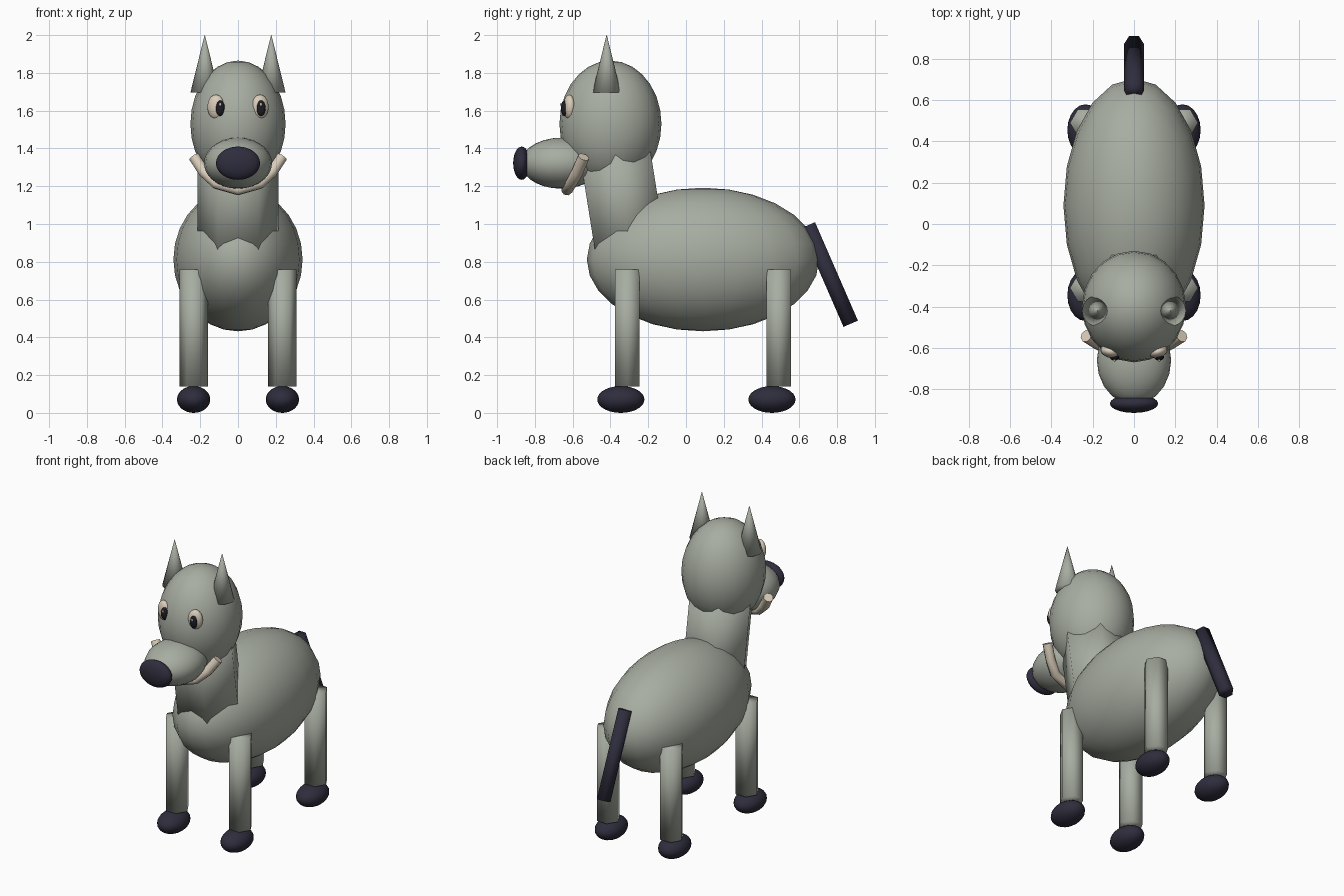
import bpy, bmesh, math
from mathutils import Vector, Matrix

if "Cube" in bpy.data.objects:
    bpy.data.objects.remove(bpy.data.objects["Cube"])


def material(name, rgb):
    m = bpy.data.materials.new(name)
    m.diffuse_color = (*rgb, 1)
    m.use_nodes = True
    m.node_tree.nodes["Principled BSDF"].inputs["Base Color"].default_value = m.diffuse_color
    return m


FUR = material("grey_fur", (0.39, 0.42, 0.36))
DARK = material("dark_navy", (0.028, 0.026, 0.046))
CREAM = material("cream", (0.70, 0.61, 0.49))
BLACK = material("pupil_black", (0.012, 0.012, 0.018))


def finish(name, bm, mat, loc=(0, 0, 0), rot=(0, 0, 0)):
    me = bpy.data.meshes.new(name)
    for f in bm.faces:
        f.smooth = True
    bm.to_mesh(me)
    bm.free()
    me.materials.append(mat)
    ob = bpy.data.objects.new(name, me)
    ob.location, ob.rotation_euler = loc, rot
    bpy.context.collection.objects.link(ob)
    return ob


def ellipsoid(name, loc, radii, mat, rot=(0, 0, 0), seg=20, rings=14):
    bm = bmesh.new()
    bmesh.ops.create_uvsphere(bm, u_segments=seg, v_segments=rings, radius=1,
                              matrix=Matrix.Diagonal((*radii, 1)))
    return finish(name, bm, mat, loc, rot)


def rod(name, p0, p1, r, mat, sides=6, r_top=None):
    """Prism or cone from p0 to p1, leaning only in the side plane."""
    p0, p1 = Vector(p0), Vector(p1)
    d = p1 - p0
    bm = bmesh.new()
    bmesh.ops.create_cone(bm, cap_ends=True, segments=sides, radius1=r,
                          radius2=r if r_top is None else r_top, depth=d.length,
                          matrix=Matrix.Rotation(math.pi / 2, 4, 'Z'))
    return finish(name, bm, mat, (p0 + p1) / 2, (math.atan2(-d.y, d.z), 0, 0))


# Torso, neck and head
ellipsoid("body", (0, 0.09, 0.812), (0.342, 0.615, 0.38), FUR)
rod("neck", (0, -0.287, 0.82), (0, -0.387, 1.45), 0.215, FUR)
ellipsoid("head", (0, -0.40, 1.53), (0.252, 0.27, 0.335), FUR)

# Snout
ellipsoid("muzzle", (0, -0.66, 1.322), (0.18, 0.215, 0.135), FUR)
ellipsoid("nose", (0, -0.87, 1.322), (0.117, 0.045, 0.088), DARK)

# Smiling mouth: a tube swept round the underside of the muzzle
half = [(0.232, -0.542, 1.355), (0.18, -0.575, 1.275), (0.115, -0.61, 1.215)]
path = [(-x, y, z) for x, y, z in half] + [(0, -0.63, 1.182)] + half[::-1]
cu = bpy.data.curves.new("mouth", 'CURVE')
cu.dimensions = '3D'
cu.bevel_depth, cu.bevel_resolution = 0.031, 2
cu.use_fill_caps = True
sp = cu.splines.new('POLY')
sp.points.add(len(path) - 1)
for p, co in zip(sp.points, path):
    p.co = (*co, 1)
cu.materials.append(CREAM)
bpy.context.collection.objects.link(bpy.data.objects.new("mouth", cu))

# Paired parts
for s, side in ((-1, "left"), (1, "right")):
    rod(f"ear_{side}", (s * 0.178, -0.42, 1.695), (s * 0.174, -0.42, 2.0),
        0.076, FUR, sides=16, r_top=0.001)
    ellipsoid(f"eye_{side}", (s * 0.117, -0.618, 1.62), (0.047, 0.03, 0.065),
              CREAM, (0, 0, s * 0.3), 16, 10)
    px = s * 0.108 + 0.014
    ellipsoid(f"pupil_{side}", (px, -0.644, 1.613), (0.024, 0.018, 0.042), BLACK, (0, 0, 0), 12, 8)
    ellipsoid(f"eye_glint_{side}", (px, -0.660, 1.632), (0.007, 0.006, 0.009), CREAM, (0, 0, 0), 8, 6)
    for end, y in (("front", -0.31), ("back", 0.49)):
        x = s * 0.235
        rod(f"{end}_leg_{side}", (x, y, 0.14), (x, y, 0.76), 0.075, FUR)
        ellipsoid(f"{end}_foot_{side}", (x, y - 0.035, 0.071), (0.088, 0.125, 0.071), DARK)

# Tail
rod("tail", (0, 0.872, 0.472), (0, 0.645, 0.993), 0.048, DARK)
